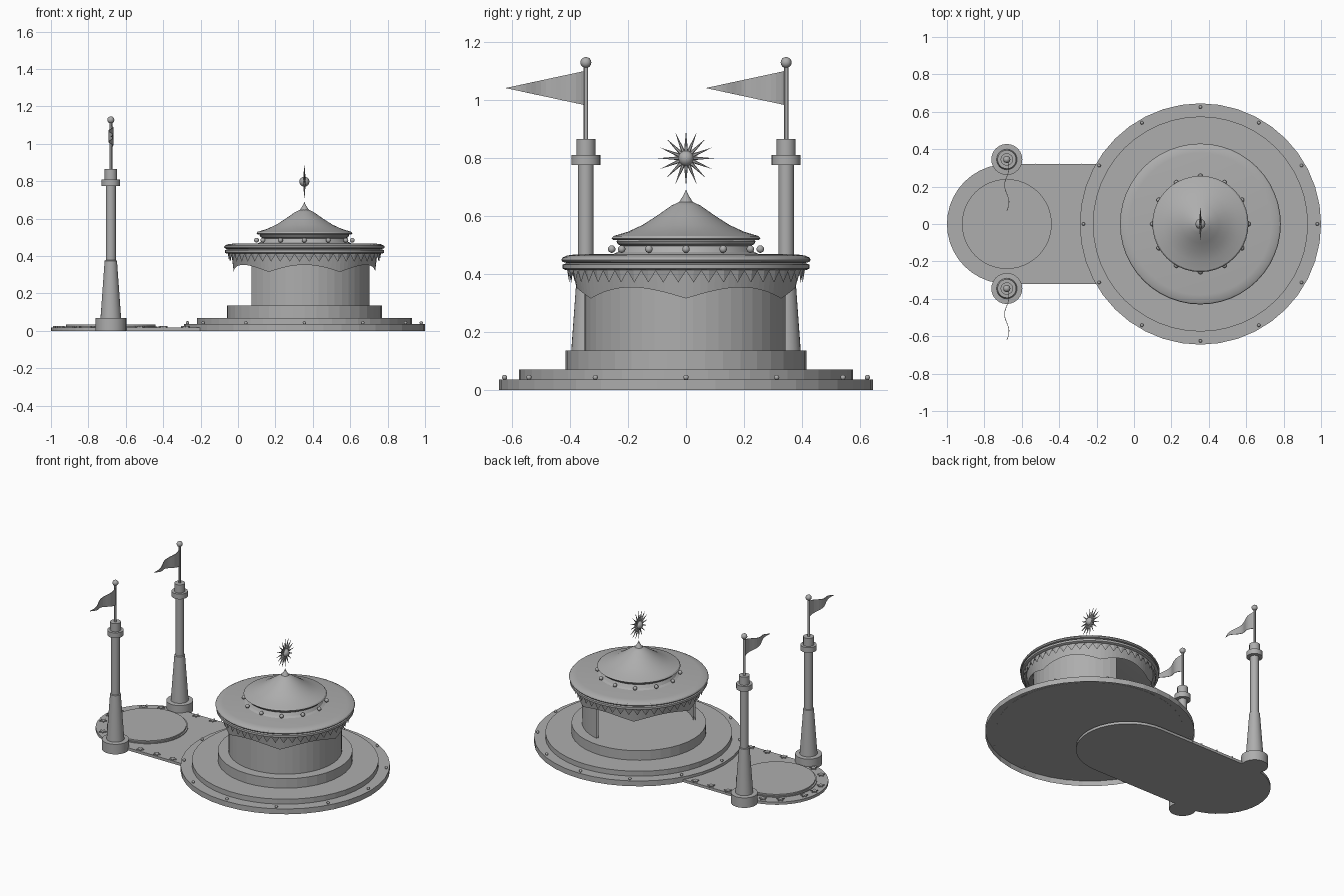
import bpy, bmesh
from math import sin, cos, pi, radians
from mathutils import Matrix, Vector

if "Cube" in bpy.data.objects:
    bpy.data.objects.remove(bpy.data.objects["Cube"])

grey = bpy.data.materials.new("plain_grey")
grey.use_nodes = True
grey.diffuse_color = (0.42, 0.42, 0.42, 1)
grey.node_tree.nodes["Principled BSDF"].inputs["Base Color"].default_value = grey.diffuse_color

HALL = Vector((0.355, 0, 0))
PLAZA = Vector((-0.68, 0, 0))


def finish(bm, name, at=(0, 0, 0), smooth=False, fix=True):
    if fix:
        bmesh.ops.recalc_face_normals(bm, faces=bm.faces)
    mesh = bpy.data.meshes.new(name)
    bm.to_mesh(mesh)
    bm.free()
    mesh.materials.append(grey)
    for p in mesh.polygons:
        p.use_smooth = smooth
    ob = bpy.data.objects.new(name, mesh)
    ob.location = at
    bpy.context.collection.objects.link(ob)
    return ob


def lathe(name, profile, at, steps=48, start=0, sweep=360, smooth=False):
    """Turn a (radius, height) profile about the vertical axis."""
    bm = bmesh.new()
    turn = Matrix.Rotation(radians(start), 3, 'Z')
    vs = [bm.verts.new(turn @ Vector((r, 0, z))) for r, z in profile]
    es = [bm.edges.new(pair) for pair in zip(vs, vs[1:])]
    bmesh.ops.spin(bm, geom=vs + es, cent=(0, 0, 0), axis=(0, 0, 1),
                   angle=radians(sweep), steps=steps)
    bmesh.ops.remove_doubles(bm, verts=bm.verts, dist=1e-5)
    ob = finish(bm, name, at)
    if smooth:
        bpy.ops.object.select_all(action='DESELECT')
        ob.select_set(True)
        bpy.context.view_layer.objects.active = ob
        bpy.ops.object.shade_smooth_by_angle(angle=radians(30))
    return ob


def disc(name, r, z0, z1, at, steps=48):
    return lathe(name, [(0, z0), (r, z0), (r, z1), (0, z1)], at, steps)


def ball_ring(name, count, ring, z, r, at):
    bm = bmesh.new()
    for i in range(count):
        a = 2 * pi * i / count
        bmesh.ops.create_uvsphere(bm, u_segments=12, v_segments=8, radius=r,
                                  matrix=Matrix.Translation((ring * cos(a), ring * sin(a), z)))
    return finish(bm, name, at, True)


def valance(name, count, r_top, z_top, r_low, low):
    """Hanging ribbon round the canopy whose lower edge follows low(i)."""
    bm = bmesh.new()
    rows = []
    for i in range(count):
        a = 2 * pi * i / count
        rows.append([bm.verts.new((r * cos(a), r * sin(a), z))
                     for r, z in ((r_low, low(i)), (r_top, z_top))])
    for i, (b, t) in enumerate(rows):
        nb, nt = rows[(i + 1) % count]
        bm.faces.new((b, nb, nt, t))
    return finish(bm, name, HALL, fix=False)


def prism(bm, outline, z0, z1):
    face = bm.faces.new([bm.verts.new((x, y, z0)) for x, y in outline])
    ext = bmesh.ops.extrude_face_region(bm, geom=[face])["geom"]
    bmesh.ops.translate(bm, vec=(0, 0, z1 - z0),
                        verts=[v for v in ext if isinstance(v, bmesh.types.BMVert)])


# Round stepped platform, its lowest step hollow underneath
lathe("platform_step", [(0.645, 0), (0.645, 0.036), (0.57, 0.036)], HALL, 40)
disc("middle_step", 0.575, 0.035, 0.07, HALL, 48)
disc("upper_step", 0.415, 0.07, 0.135, HALL, 40)
ball_ring("platform_lights", 12, 0.625, 0.043, 0.009, HALL)

# Curved wall, open toward the back and the walkway
lathe("hall_wall", [(0.338, 0.135), (0.35, 0.135), (0.35, 0.415), (0.338, 0.415), (0.338, 0.135)],
      HALL, 30, start=216, sweep=222)

# Canopy with scalloped and toothed trims
lathe("canopy", [(0, 0.413), (0.415, 0.413), (0.425, 0.418), (0.425, 0.432), (0.41, 0.437),
                 (0.425, 0.441), (0.43, 0.448), (0.425, 0.456), (0.41, 0.463), (0.38, 0.467),
                 (0, 0.47)], HALL, smooth=True)
valance("scalloped_drape", 96, 0.39, 0.415, 0.378,
        lambda i: 0.315 + 0.038 * abs(sin(3 * 2 * pi * i / 96)))
valance("toothed_trim", 96, 0.41, 0.416, 0.403, lambda i: 0.37 if i % 2 else 0.41)

# Upper roof
lathe("roof_neck", [(0.25, 0.468), (0.235, 0.475), (0.222, 0.495), (0.235, 0.502),
                    (0.24, 0.512), (0.23, 0.52)], HALL, smooth=True)
lathe("roof", [(0, 0.516), (0.25, 0.516), (0.257, 0.522), (0.25, 0.53), (0.2, 0.545), (0.15, 0.568),
               (0.1, 0.6), (0.05, 0.635), (0.018, 0.65), (0, 0.652)], HALL, 40, smooth=True)
ball_ring("roof_lights", 12, 0.256, 0.485, 0.013, HALL)
lathe("roof_finial", [(0, 0.642), (0.025, 0.645), (0.02, 0.653), (0.008, 0.672), (0, 0.69)],
      HALL, 16)

# Sunburst above the finial
ball_ring("sunburst_ball", 1, 0, 0.798, 0.027, HALL)
bm = bmesh.new()
for i in range(16):
    spin = Matrix.Rotation(2 * pi * i / 16, 4, 'X')
    bmesh.ops.create_cone(bm, cap_ends=True, segments=6, radius1=0.007, radius2=0, depth=0.075,
                          matrix=spin @ Matrix.Translation((0, 0, 0.059)))
finish(bm, "sunburst_rays", HALL + Vector((0, 0, 0.798)))

# Walkway with rounded ends and a raised round plaza
bm = bmesh.new()
R = 0.32
ends = [(cx + R * cos(a), R * sin(a))
        for cx, first in ((PLAZA.x, pi / 2), (0.05, -pi / 2))
        for a in (first + pi * k / 20 for k in range(21))]
prism(bm, ends, 0, 0.018)
finish(bm, "walkway")
disc("plaza_disc", 0.24, 0.005, 0.034, PLAZA, 48)
lathe("plaza_rim", [(0.25, 0.015), (0.25, 0.024), (0.24, 0.024)], PLAZA, 48)

# Raised stars along the walkway edge
bm = bmesh.new()
spots = [(x, 0.3) for x in (-0.28, -0.4, -0.525)]
spots += [(PLAZA.x + 0.285 * cos(a), 0.285 * sin(a))
          for a in map(radians, (108, 130, 162))]
spots = spots + [(x, -y) for x, y in spots] + [(PLAZA.x - 0.285, 0)]
for sx, sy in spots:
    star = []
    for k in range(10):
        r, a = (0.012 if k % 2 else 0.025), pi / 2 + pi * k / 5
        star.append((sx + r * cos(a), sy + r * sin(a)))
    prism(bm, star, 0.015, 0.025)
finish(bm, "walkway_stars")

# Matching flag towers on either side of the plaza
for side, tag in ((1, "back"), (-1, "front")):
    at = PLAZA + Vector((0, 0.345 * side, 0))
    lathe("tower_" + tag, [(0, 0), (0.083, 0), (0.083, 0.068), (0.055, 0.07), (0.033, 0.375),
                           (0.027, 0.378), (0.027, 0.775), (0.05, 0.775), (0.05, 0.81),
                           (0.033, 0.81), (0.033, 0.865), (0, 0.865)], at, 24, smooth=True)
    lathe("flagpole_" + tag, [(0.008, 0.86), (0.008, 1.12)], at, 12, smooth=True)
    ball_ring("pole_ball_" + tag, 1, 0, 1.128, 0.019, at)
    # Waving pennant that narrows to a point
    bm = bmesh.new()
    n = 16
    rows = []
    for i in range(n + 1):
        t = i / n
        half = 0.059 * (1 - t) + 0.0005
        x = 0.012 * sin(t * 3 * pi)
        rows.append([bm.verts.new((x, -0.275 * t, 1.04 + s * half)) for s in (-1, 1)])
    for (b, u), (nb, nu) in zip(rows, rows[1:]):
        bm.faces.new((b, nb, nu, u))
    flag = finish(bm, "pennant_" + tag, at)
    thick = flag.modifiers.new("thickness", 'SOLIDIFY')
    thick.thickness = 0.003
    thick.offset = 0
